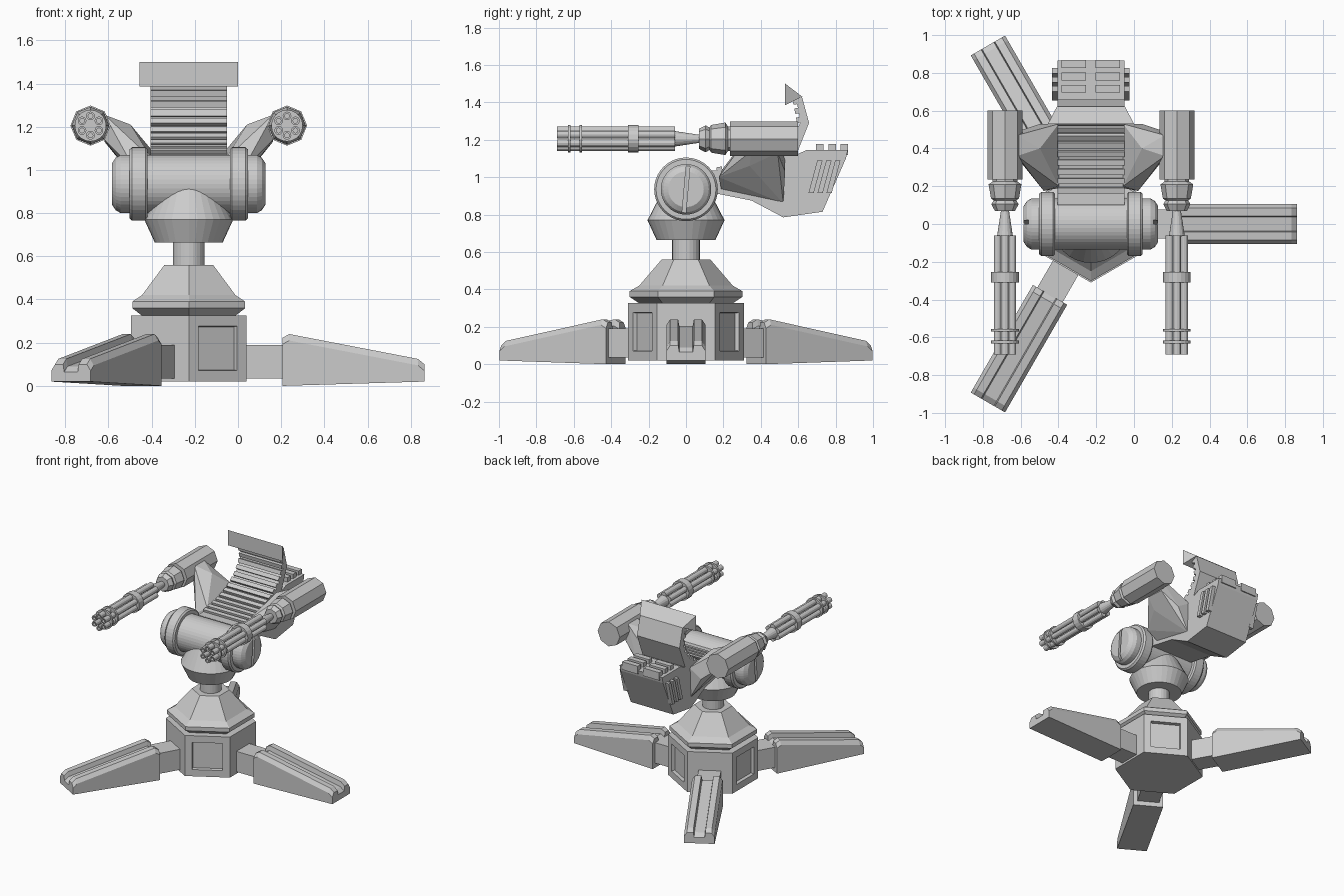
import bpy, bmesh
from math import sin, cos, pi, radians, atan2
from mathutils import Vector, Matrix

if "Cube" in bpy.data.objects:
    bpy.data.objects.remove(bpy.data.objects["Cube"])

CX = -0.228          # x of the turret's vertical axis
AXIS_Z = 0.935       # height of the tilting drum


def finish(name, bm):
    bmesh.ops.recalc_face_normals(bm, faces=bm.faces)
    me = bpy.data.meshes.new(name)
    bm.to_mesh(me)
    bm.free()
    ob = bpy.data.objects.new(name, me)
    bpy.context.collection.objects.link(ob)
    return ob


def skin(bm, rings):
    """Join rings of points into a tube and cap both ends."""
    vs = [[bm.verts.new(p) for p in r] for r in rings]
    n = len(vs[0])
    for a, b in zip(vs, vs[1:]):
        for i in range(n):
            j = (i + 1) % n
            bm.faces.new((a[i], a[j], b[j], b[i]))
    bm.faces.new(vs[0])
    bm.faces.new(vs[-1])


def lathe(name, prof, n, axis='z', at=(0, 0, 0), phase=0.0):
    """Revolve (radius, height) points round an axis."""
    put = {'z': lambda u, v, h: Vector((u, v, h)),
           'x': lambda u, v, h: Vector((h, u, v)),
           'y': lambda u, v, h: Vector((u, h, v))}[axis]
    bm = bmesh.new()
    ang = [phase + 2 * pi * i / n for i in range(n)]
    skin(bm, [[put(r * cos(a), r * sin(a), h) + Vector(at) for a in ang] for r, h in prof])
    return finish(name, bm)


def hull(name, pts):
    bm = bmesh.new()
    for p in pts:
        bm.verts.new(p)
    bmesh.ops.convex_hull(bm, input=bm.verts[:])
    return finish(name, bm)


def prism(name, prof, x0, x1):
    """Extrude a (y, z) outline along x."""
    bm = bmesh.new()
    skin(bm, [[(x, y, z) for y, z in prof] for x in (x0, x1)])
    return finish(name, bm)


def box(name, size, mat):
    bm = bmesh.new()
    bmesh.ops.create_cube(bm, size=1, matrix=mat @ Matrix.Diagonal((*size, 1)))
    return finish(name, bm)


# Hexagonal pedestal with recessed panels between the legs
base = lathe('pedestal', [(0.31, 0.02), (0.31, 0.327)], 6, at=(CX, 0, 0), phase=pi / 6)
bm = bmesh.new()
bm.from_mesh(base.data)
panels = [f for f in bm.faces if abs(f.normal.z) < 0.1
          and cos(3 * atan2(f.normal.y, f.normal.x)) < -0.9]
bmesh.ops.inset_individual(bm, faces=panels, thickness=0.072)
bmesh.ops.inset_individual(bm, faces=panels, thickness=0.004, depth=-0.025)
bm.to_mesh(base.data)
bm.free()

# Hexagonal roof, neck and cup
lathe('pedestal_roof', [(0.25, 0.325), (0.302, 0.36), (0.302, 0.39), (0.25, 0.42), (0.13, 0.56)],
      6, at=(CX, 0, 0), phase=pi / 6)
lathe('neck', [(0.074, 0.55), (0.074, 0.68)], 24, at=(CX, 0, 0))
lathe('cup', [(0.157, 0.663), (0.206, 0.77), (0.128, 0.92)], 32, at=(CX, 0, 0))

# Three grooved legs with connectors
for k in range(3):
    rot = Matrix.Translation((CX, 0, 0)) @ Matrix.Rotation(k * 2 * pi / 3, 4, 'Z')
    box('leg_connector_%d' % k, (0.22, 0.155, 0.155), rot @ Matrix.Translation((0.36, 0, 0.112)))
    rings = []
    for x, lo, h in [(0.433, 0.0, 0.222), (0.465, 0.001, 0.24), (1.061, 0.019, 0.125), (1.091, 0.02, 0.10)]:
        half = [(0.105, lo), (0.105, h - 0.03), (0.085, h), (0.042, h), (0.036, h - 0.035)]
        sec = half + [(-y, z) for y, z in reversed(half)]
        rings.append([rot @ Vector((x, y, z)) for y, z in sec])
    bm = bmesh.new()
    skin(bm, rings)
    finish('leg_%d' % k, bm)

# Tilting drum with flanges and slotted caps
side = [(0.135, 0.19), (0.16, 0.19), (0.17, 0.20), (0.17, 0.262), (0.16, 0.274),
        (0.135, 0.274), (0.135, 0.315), (0.122, 0.338), (0.095, 0.356)]
drum = lathe('drum', [(r, -h) for r, h in reversed(side)] + side, 40, 'x', (CX, 0, AXIS_Z))
for s in (-1, 1):
    cut = box('slot_cutter', (0.05, 0.02, 0.3), Matrix.Translation((CX + s * 0.356, 0, AXIS_Z))
              @ Matrix.Rotation(radians(-5), 4, 'X'))
    cut.hide_render = True
    mod = drum.modifiers.new('slot', 'BOOLEAN')
    mod.operation = 'DIFFERENCE'
    mod.object = cut
    bpy.context.view_layer.objects.active = drum
    bpy.ops.object.modifier_apply(modifier=mod.name)
    bpy.data.objects.remove(cut)

# Rear body: ramp and back plate, then the lower pod
ramp = [(0.10, 1.035), (0.18, 1.035), (0.33, 1.06), (0.45, 1.105), (0.54, 1.17),
        (0.595, 1.24), (0.612, 1.30), (0.587, 1.43)]
prism('body', ramp + [(0.62, 1.43), (0.658, 1.29), (0.59, 1.12), (0.645, 1.145), (0.865, 1.145),
                      (0.855, 1.10), (0.73, 0.815), (0.52, 0.785), (0.35, 0.875), (0.10, 0.925)],
      CX - 0.178, CX + 0.178)

# Ribs along the ramp
pitch, travel = 0.05, 0.0
for (y0, z0), (y1, z1) in zip(ramp[1:], ramp[2:]):
    a, d = Vector((0, y0, z0)), Vector((0, y1 - y0, z1 - z0))
    while travel < d.length:
        p = a + d.normalized() * travel
        box('ramp_rib', (0.356, 0.03, 0.04), Matrix.Translation((CX, p.y, p.z))
            @ Matrix.Rotation(atan2(d.z, d.y), 4, 'X'))
        travel += pitch
    travel -= d.length

# Flared hood on top of the back plate
hull('hood', [(CX + s * w, y, z) for s in (-1, 1) for w, y, z in
              [(0.228, 0.53, 1.5), (0.228, 0.53, 1.385), (0.18, 0.622, 1.43), (0.18, 0.59, 1.43)]])

# Vent blocks on the pod's deck and slanted vents on its sides
for s in (-1, 1):
    for i in range(3):
        box('deck_vent', (0.13, 0.04, 0.06),
            Matrix.Translation((CX + s * 0.09, 0.715 + 0.066 * i, 1.148)))
        y = 0.655 + 0.048 * i
        prism('side_vent', [(y, 0.915), (y + 0.028, 0.915), (y + 0.075, 1.09), (y + 0.047, 1.09)],
              CX + s * 0.17, CX + s * 0.205)

# Arms and rotary guns, mirrored left and right
for s, tag in ((-1, 'left'), (1, 'right')):
    hull('gun_arm_' + tag, [(CX + s * x, y, z) for x, y, z in
         [(0.17, 0.19, 0.93), (0.17, 0.52, 0.86), (0.17, 0.53, 1.09), (0.17, 0.20, 1.05),
          (0.25, 0.175, 1.0), (0.27, 0.53, 1.03), (0.33, 0.34, 1.06), (0.27, 0.40, 1.21),
          (0.39, 0.35, 1.14), (0.39, 0.36, 1.255), (0.39, 0.47, 1.255), (0.39, 0.49, 1.13)]])
    at = (CX + s * 0.455, 0, 1.205)
    lathe('gun_housing_' + tag, [(0.093, 0.235), (0.093, 0.60)], 8, 'y', at)
    lathe('gun_collar_' + tag, [(0.065, 0.24), (0.065, 0.225), (0.087, 0.21), (0.074, 0.135),
                                (0.06, 0.125), (0.072, 0.105), (0.054, 0.07)], 8, 'y', at)
    lathe('gun_cone_' + tag, [(0.02, 0.08), (0.042, -0.065)], 16, 'y', at)
    for i, (y0, y1, r) in enumerate([(-0.31, -0.255, 0.073), (-0.57, -0.555, 0.073), (-0.632, -0.618, 0.073)]):
        lathe('gun_clamp_%s_%d' % (tag, i), [(r, y0), (r, y1)], 20, 'y', at)
    for k in range(6):
        a = pi / 2 + k * pi / 3
        lathe('gun_barrel_%s_%d' % (tag, k),
              [(0.02, -0.06), (0.02, -0.69), (0.011, -0.69), (0.011, -0.65)], 12, 'y',
              (at[0] + 0.045 * cos(a), 0, at[2] + 0.045 * sin(a)))
